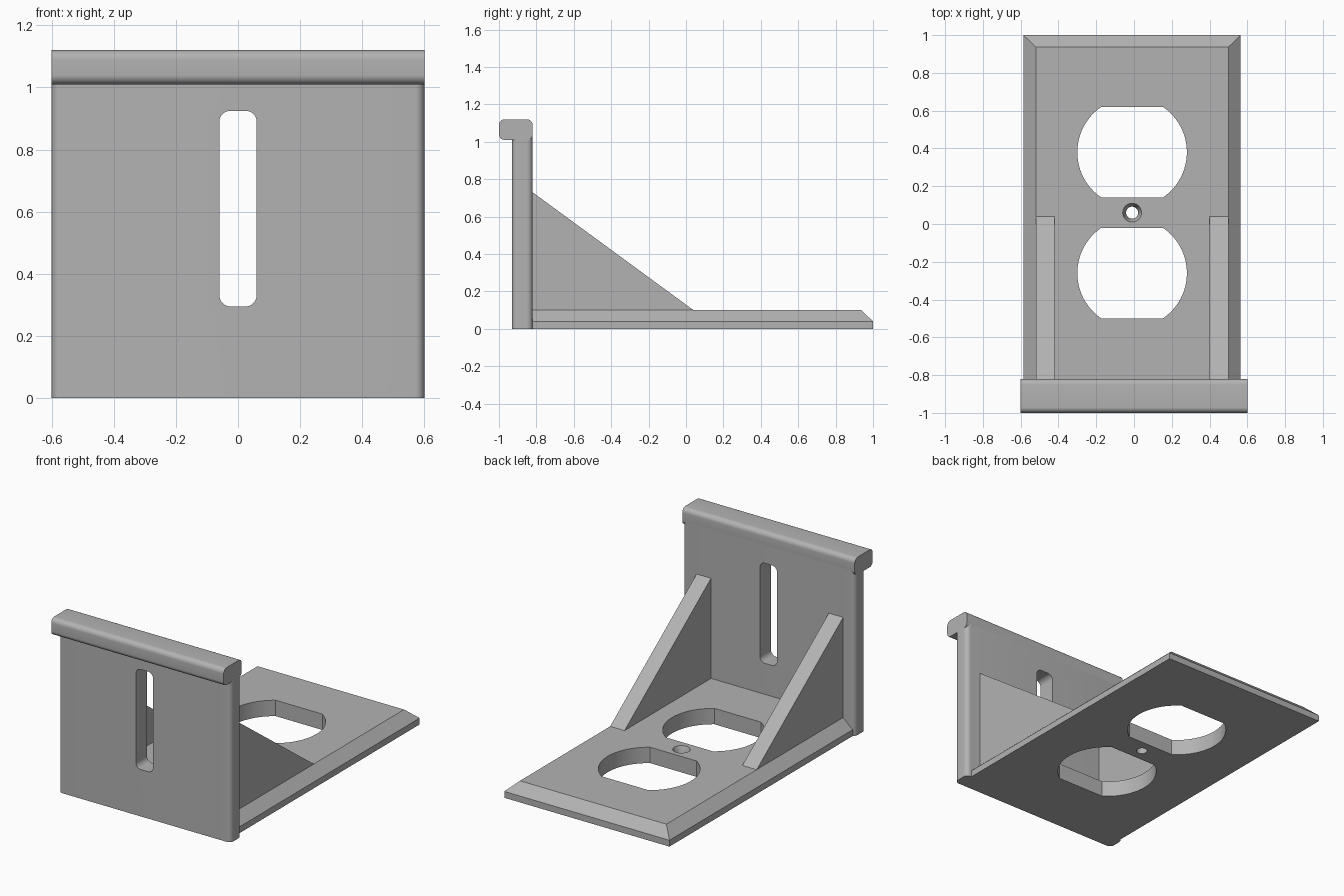
import bpy
import bmesh
import math
from mathutils import Vector

cube = bpy.data.objects.get("Cube")
if cube:
    bpy.data.objects.remove(cube, do_unlink=True)

grey = bpy.data.materials.new("plain_grey")
grey.use_nodes = True
colour = (0.45, 0.45, 0.45, 1)
grey.diffuse_color = colour
grey.node_tree.nodes["Principled BSDF"].inputs["Base Color"].default_value = colour

PLANES = {
    "xy": lambda a, b, c: Vector((a, b, c)),
    "xz": lambda a, b, c: Vector((a, c, b)),
    "yz": lambda a, b, c: Vector((c, a, b)),
}


def finish(name, bm):
    bmesh.ops.recalc_face_normals(bm, faces=bm.faces)
    mesh = bpy.data.meshes.new(name)
    bm.to_mesh(mesh)
    bm.free()
    obj = bpy.data.objects.new(name, mesh)
    bpy.context.collection.objects.link(obj)
    mesh.materials.append(grey)
    return obj


def loft(name, plane, rings):
    """Closed solid through (outline, depth) sections."""
    bm = bmesh.new()
    loops = [[bm.verts.new(PLANES[plane](a, b, depth)) for a, b in outline]
             for outline, depth in rings]
    n = len(loops[0])
    for low, high in zip(loops, loops[1:]):
        for i in range(n):
            j = (i + 1) % n
            bm.faces.new((low[i], low[j], high[j], high[i]))
    bm.faces.new(loops[0][::-1])
    bm.faces.new(loops[-1])
    return finish(name, bm)


def prism(name, plane, outline, lo, hi):
    return loft(name, plane, [(outline, lo), (outline, hi)])


def rect(a0, a1, b0, b1):
    return [(a0, b0), (a1, b0), (a1, b1), (a0, b1)]


def rounded(a0, a1, b0, b1, r, steps=8):
    corners = [(a1 - r, b1 - r), (a0 + r, b1 - r), (a0 + r, b0 + r), (a1 - r, b0 + r)]
    return [(ca + r * math.cos(t), cb + r * math.sin(t))
            for q, (ca, cb) in enumerate(corners)
            for t in [math.pi / 2 * (q + s / steps) for s in range(steps + 1)]]


def circle(a, b, r, n=24):
    return [(a + r * math.cos(math.tau * i / n), b + r * math.sin(math.tau * i / n))
            for i in range(n)]


def flat_circle(a, b, r, half, steps=24):
    """Circle with its top and bottom trimmed flat."""
    limit = math.asin(half / r)
    return [(a + r * math.cos(t), b + r * math.sin(t))
            for start in (0, math.pi)
            for t in [start - limit + 2 * limit * s / steps for s in range(steps + 1)]]


def cut(obj, cutters):
    for cutter in cutters:
        mod = obj.modifiers.new("cut", "BOOLEAN")
        mod.operation = "DIFFERENCE"
        mod.solver = "EXACT"
        mod.object = cutter
    graph = bpy.context.evaluated_depsgraph_get()
    mesh = bpy.data.meshes.new_from_object(obj.evaluated_get(graph))
    obj.modifiers.clear()
    obj.data = mesh
    for cutter in cutters:
        bpy.data.objects.remove(cutter, do_unlink=True)


MID = -0.01  # centre line of the cover plate

# Cover plate with bevelled rim on three sides
plate = loft("cover_plate", "xy", [
    (rect(-0.585, 0.565, -0.85, 1), 0),
    (rect(-0.585, 0.565, -0.85, 1), 0.04),
    (rect(-0.52, 0.5, -0.85, 0.937), 0.1),
])

# Two outlet openings and a countersunk screw hole
openings = [prism("opening_cutter", "xy", flat_circle(MID, y, 0.29, 0.24), -0.1, 0.2)
            for y in (0.38, -0.26)]
screw = loft("screw_cutter", "xy", [
    (circle(MID, 0.06, 0.032), -0.1),
    (circle(MID, 0.06, 0.032), 0.055),
    (circle(MID, 0.06, 0.05), 0.1),
    (circle(MID, 0.06, 0.05), 0.2),
])
cut(plate, openings + [screw])

# Upright wall with rounded side edges and a slot
wall = prism("upright_wall", "xy", rounded(-0.6, 0.6, -0.93, -0.82, 0.03), 0, 1.04)
slot = prism("slot_cutter", "xz", rounded(-0.06, 0.06, 0.295, 0.925, 0.036), -1.2, -0.6)
cut(wall, [slot])

# Rounded lip along the top of the wall
lip = prism("top_lip", "yz", rounded(-1, -0.82, 1.01, 1.12, 0.03), -0.6, 0.6)

# Triangular braces between plate and wall
profile = [(-0.83, 0.09), (0.04, 0.09), (0.04, 0.1), (-0.82, 0.73), (-0.83, 0.73)]
braces = [prism(name, "yz", profile, x, x + 0.1)
          for name, x in (("right_brace", -0.52), ("left_brace", 0.4))]

# Smooth the rounded parts, keep hard edges
bpy.ops.object.select_all(action="DESELECT")
for obj in [plate, wall, lip] + braces:
    obj.select_set(True)
bpy.context.view_layer.objects.active = plate
bpy.ops.object.shade_smooth_by_angle(angle=math.radians(30))
